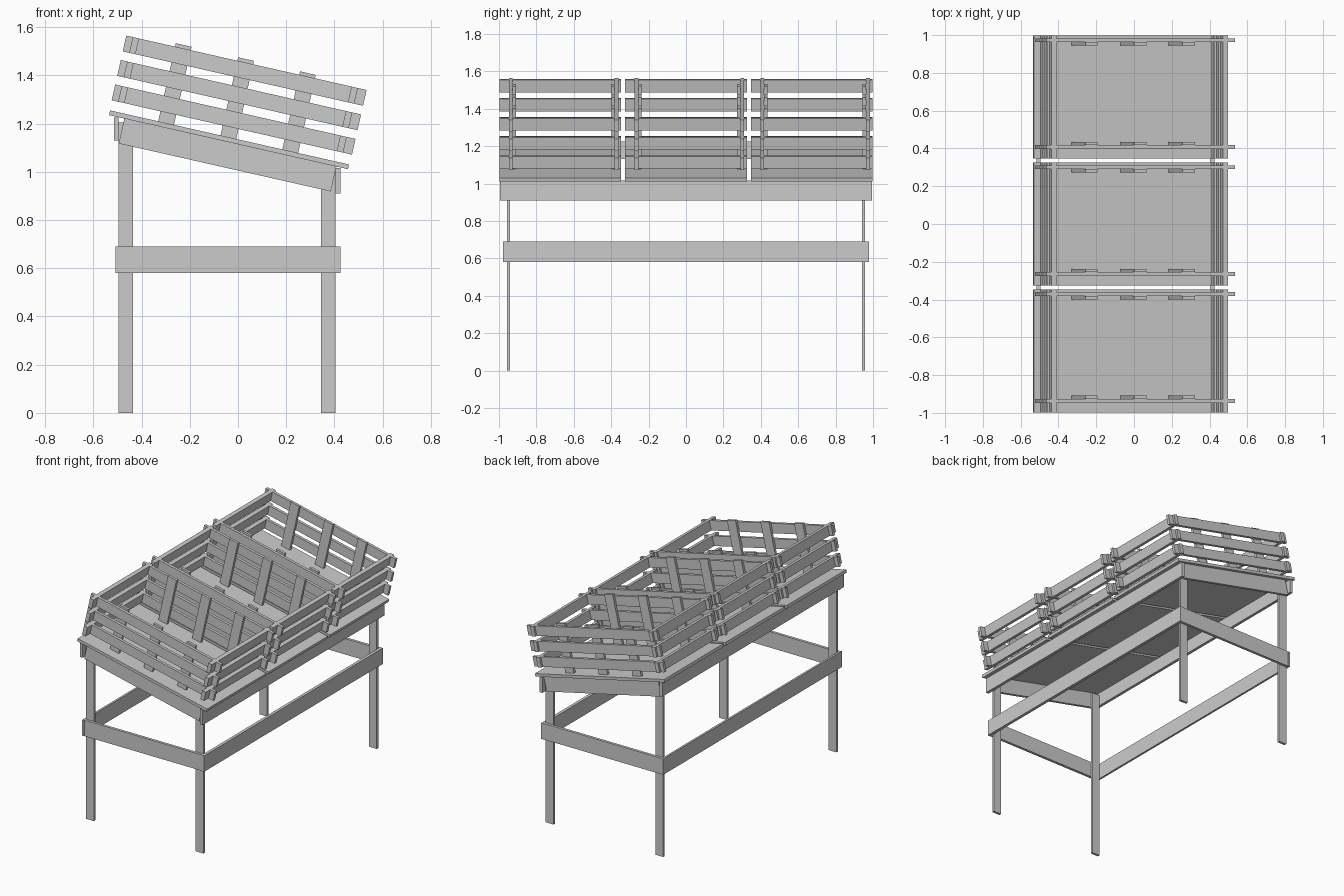
import bpy, math
from mathutils import Matrix, Vector

if "Cube" in bpy.data.objects:
    bpy.data.objects.remove(bpy.data.objects["Cube"])

TILT = math.radians(12.75)
ROT = Matrix.Rotation(TILT, 4, 'Y')
DECK = Matrix.Translation((-0.035, 0, 1.1425)) @ ROT   # sloped frame, origin on tray floor


def box(name, x, y, z, frame=None):
    """Box from (min, max) ranges, optionally placed in the sloped frame."""
    bpy.ops.mesh.primitive_cube_add(size=1)
    ob = bpy.context.object
    ob.name = name
    centre = Vector([(r[0] + r[1]) / 2 for r in (x, y, z)])
    size = [abs(r[1] - r[0]) for r in (x, y, z)]
    ob.data.transform(Matrix.Diagonal((*size, 1)))
    m = Matrix.Translation(centre)
    ob.matrix_world = frame @ m if frame else m
    return ob


def mid(c, w):
    return (c - w / 2, c + w / 2)


# Three slatted trays
for cy in (-0.672, 0, 0.672):
    box("tray_floor", (-0.508, 0.508), mid(cy, 0.65), (-0.02, 0), DECK)
    for w in (0.076, 0.18, 0.284):
        for dy in (0.301, -0.265):
            box("tray_side_slat", (-0.511, 0.511), mid(cy + dy, 0.02), mid(w, 0.067), DECK)
        for u in (-0.47, 0.46):
            box("tray_end_slat", mid(u, 0.027), mid(cy, 0.65), mid(w, 0.067), DECK)
    # uprights on the inner faces of the side slats
    for dy in (0.282, -0.246):
        for u in (-0.27, -0.005, 0.258):
            box("tray_upright", mid(u, 0.067), mid(cy + dy, 0.018), (-0.01, 0.332), DECK)

# Legs, sloped end aprons and end stretchers
for s in (-1, 1):
    y_leg, y_out = (s * 0.94, s * 0.957), (s * 0.957, s * 0.976)
    box("back_leg", (-0.495, -0.435), y_leg, (0, 1.205))
    box("front_leg", (0.345, 0.405), y_leg, (0, 1.015))
    box("end_apron", (-0.443, 0.459), y_out, (-0.126, -0.02), DECK)
    box("end_stretcher", (-0.495, 0.405), y_out, (0.58, 0.69))

# Long aprons and stretchers
box("high_apron", (-0.515, -0.495), (-0.995, 0.995), (1.13, 1.225))
box("low_apron", (0.405, 0.426), (-0.995, 0.995), (0.91, 1.015))
box("high_stretcher", (-0.509, -0.495), (-0.978, 0.978), (0.58, 0.69))
box("low_stretcher", (0.405, 0.426), (-0.978, 0.978), (0.58, 0.69))
